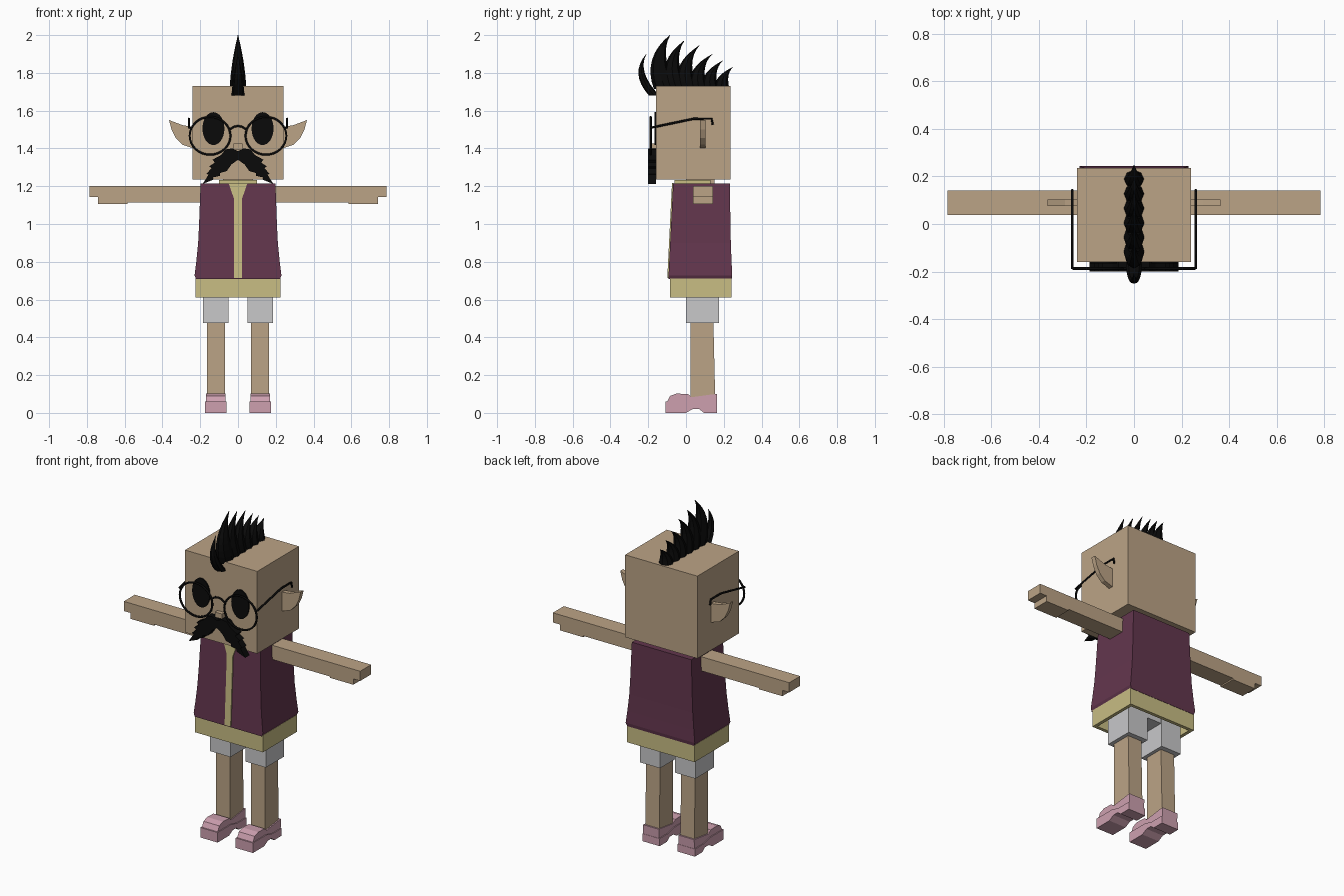
import bpy, bmesh
from math import sin, cos, pi
from mathutils import Vector

cube = bpy.data.objects.get("Cube")
if cube:
    bpy.data.objects.remove(cube, do_unlink=True)


def material(name, rgb):
    m = bpy.data.materials.new(name)
    m.use_nodes = True
    m.diffuse_color = (*rgb, 1)
    m.node_tree.nodes["Principled BSDF"].inputs["Base Color"].default_value = (*rgb, 1)
    return m


SKIN = material("skin tan", (0.50, 0.37, 0.24))
BLACK = material("black", (0.003, 0.003, 0.003))
PLUM = material("plum", (0.125, 0.037, 0.075))
YELLOW = material("straw yellow", (0.58, 0.51, 0.23))
WHITE = material("pale grey", (0.58, 0.58, 0.59))
PINK = material("dusty pink", (0.61, 0.35, 0.43))


def finish(name, bm, mat, smooth=False):
    bmesh.ops.recalc_face_normals(bm, faces=bm.faces)
    me = bpy.data.meshes.new(name)
    bm.to_mesh(me)
    bm.free()
    me.materials.append(mat)
    ob = bpy.data.objects.new(name, me)
    bpy.context.collection.objects.link(ob)
    if smooth:
        bpy.ops.object.select_all(action='DESELECT')
        bpy.context.view_layer.objects.active = ob
        ob.select_set(True)
        bpy.ops.object.shade_smooth_by_angle()
    return ob


def loft(name, loops, mat, bottom=True, smooth=False):
    """Skin a list of equal-length point loops and cap the ends."""
    bm = bmesh.new()
    rows = [[bm.verts.new(p) for p in loop] for loop in loops]
    n = len(rows[0])
    for a, b in zip(rows, rows[1:]):
        for i in range(n):
            j = (i + 1) % n
            bm.faces.new((a[i], a[j], b[j], b[i]))
    if bottom:
        bm.faces.new(rows[0])
    bm.faces.new(rows[-1])
    return finish(name, bm, mat, smooth)


def rect(x0, x1, y0, y1, z):
    return [(x0, y0, z), (x1, y0, z), (x1, y1, z), (x0, y1, z)]


def box(name, x, y, z, mat):
    return loft(name, [rect(*x, *y, z[0]), rect(*x, *y, z[1])], mat)


def front_prism(name, outline, y0, y1, mat):
    return loft(name, [[(x, y, z) for x, z in outline] for y in (y0, y1)], mat)


def side_prism(name, outline, x0, x1, mat):
    return loft(name, [[(x, y, z) for y, z in outline] for x in (x0, x1)], mat)


def wire(name, points, closed=False):
    cu = bpy.data.curves.new(name, 'CURVE')
    cu.dimensions = '3D'
    cu.bevel_depth = 0.006
    cu.bevel_resolution = 1
    cu.use_fill_caps = True
    sp = cu.splines.new('POLY')
    sp.points.add(len(points) - 1)
    for p, co in zip(sp.points, points):
        p.co = (*co, 1)
    sp.use_cyclic_u = closed
    cu.materials.append(BLACK)
    ob = bpy.data.objects.new(name, cu)
    bpy.context.collection.objects.link(ob)


def spike(name, base, ctrl, tip, depth, width):
    """Curved hair horn; points are (y, z)."""
    b, c, t = Vector(base), Vector(ctrl), Vector(tip)
    loops = []
    for k in range(9):
        u = k / 8
        p = b * (1 - u) ** 2 + c * 2 * u * (1 - u) + t * u * u
        s = max(1 - u ** 1.4, 0.03)
        loops.append([(width * s * cos(a * pi / 4), p.x + depth * s * sin(a * pi / 4), p.y)
                      for a in range(8)])
    loft(name, loops, BLACK)


# Head, nose and neck
box("head", (-0.24, 0.24), (-0.16, 0.235), (1.235, 1.73), SKIN)
box("nose", (-0.024, 0.024), (-0.185, -0.155), (1.395, 1.425), SKIN)
box("neck", (-0.08, 0.08), (0.0, 0.15), (1.19, 1.25), SKIN)

# Mohawk: one curl over the brow, then a row of swept-back horns
spike("hair_front_curl", (-0.168, 1.68), (-0.28, 1.8), (-0.21, 1.9), 0.028, 0.034)
tips = [(-0.085, 2.0), (-0.01, 1.97), (0.07, 1.945), (0.14, 1.9), (0.195, 1.865), (0.247, 1.83)]
for i, tip in enumerate(tips):
    y = -0.11 + i * 0.06
    lean = 0.075 - i * 0.013
    spike(f"hair_spike_{i + 1}", (y, 1.715), (y - lean, 1.72 + (tip[1] - 1.72) * 0.6), tip,
          0.06 - i * 0.004, 0.044)

# Moustache
half = [(0.03, 1.4), (0.065, 1.395), (0.09, 1.365), (0.135, 1.34), (0.122, 1.325), (0.152, 1.305),
        (0.14, 1.295), (0.168, 1.265), (0.155, 1.262), (0.188, 1.212), (0.13, 1.235), (0.132, 1.247),
        (0.095, 1.255), (0.095, 1.27), (0.06, 1.28), (0.035, 1.315)]
outline = [(0, 1.385)] + half + [(0, 1.34)] + [(-x, z) for x, z in reversed(half)]
front_prism("moustache", outline, -0.2, -0.158, BLACK)

# Shirt: hollow hem, collar and placket
loft("shirt_hem", [rect(-0.205, 0.205, -0.065, 0.22, 0.7), rect(-0.205, 0.205, -0.065, 0.22, 0.61),
                   rect(-0.225, 0.225, -0.085, 0.24, 0.61), rect(-0.225, 0.225, -0.085, 0.24, 0.712)],
     YELLOW)
box("shirt_collar", (-0.1, 0.1), (-0.06, 0.13), (1.19, 1.232), YELLOW)
placket = [(0.02, 0.715), (0.02, 1.13), (0.05, 1.216), (-0.05, 1.216), (-0.02, 1.13), (-0.02, 0.715)]
loft("shirt_placket", [[(x, -0.068 - (1.216 - z) * 0.05 + d, z) for x, z in placket]
                       for d in (-0.006, 0.002)], YELLOW)

# Flared vest
sections = [(0.708, 0.222), (0.728, 0.23), (0.8, 0.221), (0.9, 0.211), (1.0, 0.206), (1.215, 0.198)]
loft("vest", [rect(-w, w, -0.068 - (1.215 - z) * 0.05, 0.232 + (w - 0.198) * 0.4, z)
              for z, w in sections], PLUM)

# Parts that exist on both sides
for side, s in (("left", 1), ("right", -1)):
    # Arm with stepped fingertips
    arm = [(0.19, 1.115), (0.585, 1.115), (0.585, 1.107), (0.74, 1.107), (0.74, 1.142),
           (0.786, 1.142), (0.786, 1.2), (0.19, 1.2)]
    front_prism(side + "_arm", [(s * x, z) for x, z in arm], 0.038, 0.142, SKIN)

    # Pointed ear
    ear = [(0.235, 1.515), (0.29, 1.522), (0.365, 1.55), (0.352, 1.5), (0.33, 1.455),
           (0.295, 1.42), (0.235, 1.4)]
    front_prism(side + "_ear", [(s * x, z) for x, z in ear], 0.075, 0.103, SKIN)

    # Eye disc and spectacle parts
    ring = [(cos(a * pi / 16), sin(a * pi / 16)) for a in range(32)]
    front_prism(side + "_eye", [(s * 0.13 + 0.058 * c, 1.505 + 0.087 * d) for c, d in ring],
                -0.167, -0.159, BLACK)
    wire(side + "_lens_rim", [(s * 0.148 + 0.108 * c, -0.187, 1.467 + 0.1 * d) for c, d in ring], True)
    wire(side + "_temple", [(s * 0.25, -0.187, 1.508), (s * 0.26, -0.185, 1.51), (s * 0.26, 0.04, 1.557),
                            (s * 0.26, 0.135, 1.557), (s * 0.26, 0.142, 1.525)])

    # Trouser leg and bare leg
    x0, x1 = sorted((s * 0.05, s * 0.185))
    box(side + "_trouser_leg", (x0, x1), (0.0, 0.175), (0.475, 0.71), WHITE)
    x0, x1 = sorted((s * 0.07, s * 0.163))
    loft(side + "_leg", [rect(x0, x1, 0.025, 0.155, 0.06), rect(x0, x1, 0.025, 0.145, 0.48)], SKIN)

    # Shoe: arched sole with a slightly narrower upper
    x0, x1 = sorted((s * 0.06, s * 0.175))
    sole = [(-0.108, 0), (0.0, 0), (0.035, 0.02), (0.07, 0.02), (0.095, 0), (0.165, 0),
            (0.165, 0.045), (0.08, 0.045), (0.02, 0.06), (-0.108, 0.06)]
    side_prism(side + "_shoe_sole", sole, x0, x1, PINK)
    upper = [(-0.105, 0.05), (0.02, 0.05), (0.08, 0.04), (0.163, 0.04), (0.165, 0.1), (0.14, 0.098),
             (0.03, 0.083), (0.01, 0.1), (-0.05, 0.102), (-0.085, 0.09)]
    side_prism(side + "_shoe_upper", upper, x0 + 0.005, x1 - 0.005, PINK)

# Spectacle bridge and trouser seat
wire("bridge", [(-0.045, -0.187, 1.5), (-0.022, -0.187, 1.515), (0, -0.187, 1.519),
                (0.022, -0.187, 1.515), (0.045, -0.187, 1.5)])
box("trouser_seat", (-0.06, 0.06), (0.005, 0.17), (0.62, 0.71), WHITE)
